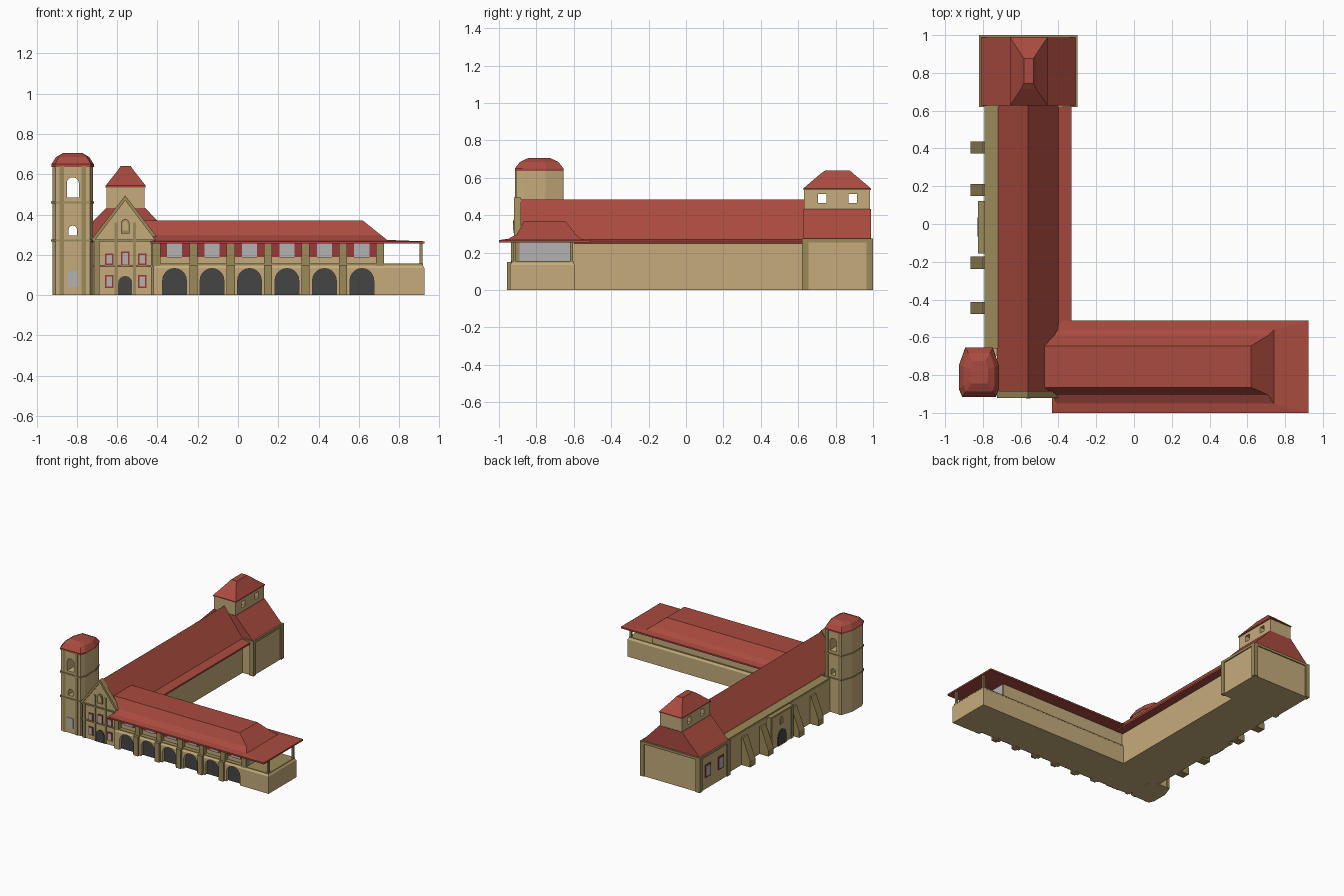
import bpy, bmesh, math

if "Cube" in bpy.data.objects:
    bpy.data.objects.remove(bpy.data.objects["Cube"])


def material(name, rgb):
    m = bpy.data.materials.new(name)
    m.diffuse_color = (*rgb, 1)
    m.use_nodes = True
    m.node_tree.nodes["Principled BSDF"].inputs["Base Color"].default_value = m.diffuse_color
    return m


WALL = material("sandstone", (0.56, 0.41, 0.20))
TRIM = material("olive stone trim", (0.33, 0.26, 0.10))
ROOF = material("red roof tile", (0.40, 0.07, 0.05))
FRAME = material("red paint", (0.33, 0.04, 0.04))
DARK = material("dark opening", (0.06, 0.06, 0.06))
GLASS = material("pale glass", (0.45, 0.45, 0.45))


def rect(a0, a1, b0, b1):
    return [(a0, b0), (a1, b0), (a1, b1), (a0, b1)]


def arch(c, w, z0, z1, n=8):
    r = w / 2
    top = [(c + r * math.cos(math.pi * i / n), z1 - r + r * math.sin(math.pi * i / n)) for i in range(n + 1)]
    return [(c - r, z0), (c + r, z0)] + top


def box(x0, x1, y0, y1, z0, z1):
    return [(rect(x0, x1, y0, y1), z0), (rect(x0, x1, y0, y1), z1)], "z"


def prism(pts, axis, a, b):
    return [(pts, a), (pts, b)], axis


def part(name, mat, *solids):
    """Each solid is a loft of rings along an axis; all become one object."""
    bm = bmesh.new()
    place = {"x": lambda p, t: (t, p[0], p[1]), "y": lambda p, t: (p[0], t, p[1]), "z": lambda p, t: (p[0], p[1], t)}
    for rings, axis in solids:
        loops = [[bm.verts.new(place[axis](p, t)) for p in pts] for pts, t in rings]
        bm.faces.new(loops[0])
        bm.faces.new(loops[-1])
        n = len(loops[0])
        for lo, hi in zip(loops, loops[1:]):
            for i in range(n):
                bm.faces.new((lo[i], lo[(i + 1) % n], hi[(i + 1) % n], hi[i]))
    bmesh.ops.recalc_face_normals(bm, faces=bm.faces)
    me = bpy.data.meshes.new(name)
    bm.to_mesh(me)
    bm.free()
    me.materials.append(mat)
    ob = bpy.data.objects.new(name, me)
    bpy.context.collection.objects.link(ob)
    return ob


def cut(ob, *solids):
    cutter = part("cutter", ob.data.materials[0], *solids)
    cutter.hide_render = True
    mod = ob.modifiers.new("cut", "BOOLEAN")
    mod.operation, mod.solver, mod.object = "DIFFERENCE", "EXACT", cutter
    bpy.context.view_layer.update()
    me = bpy.data.meshes.new_from_object(ob.evaluated_get(bpy.context.evaluated_depsgraph_get()))
    ob.modifiers.clear()
    ob.data = me
    bpy.data.objects.remove(cutter)


# ---- Bell tower
plan = [(-0.905, -0.91), (-0.735, -0.91), (-0.72, -0.87), (-0.72, -0.75),
        (-0.75, -0.66), (-0.89, -0.66), (-0.922, -0.75), (-0.922, -0.87)]
TX, TY = -0.82, -0.785


def ring(s):
    return [(TX + (x - TX) * s, TY + (y - TY) * s) for x, y in plan]


tower = part("bell_tower", WALL, prism(plan, "z", 0, 0.64))
cut(tower, prism(arch(TX, 0.06, 0.485, 0.585), "y", -1, -0.5),
    prism(arch(TX, 0.042, 0.295, 0.345), "y", -1, -0.5))
part("tower_bands", TRIM, *[prism(ring(1.05), "z", z, z + 0.01) for z in (0.265, 0.455)])
part("tower_pilasters", TRIM, *[box(x, x + 0.022, y, y + 0.012, 0, 0.64)
                                for x in (-0.885, -0.777) for y in (-0.915, -0.667)])
part("tower_panel", GLASS, box(-0.845, -0.795, -0.914, -0.908, 0.04, 0.12))
part("tower_roof", ROOF, ([(ring(1.04), 0.637), (ring(1.04), 0.65), (ring(0.82), 0.685), (ring(0.48), 0.705)], "z"))

# ---- Nave: body, gabled front and long roof
NX = -0.56
part("nave_body", WALL, box(-0.72, -0.40, -0.9, 0.65, 0, 0.27), box(-0.79, -0.70, -0.70, 0.65, 0, 0.255))
part("aisle_coping", TRIM, box(-0.792, -0.70, -0.66, 0.63, 0.25, 0.268))
part("nave_roof", ROOF,
     prism([(-0.725, 0.262), (-0.395, 0.262), (NX, 0.485)], "y", -0.9, 0.63),
     prism([(-0.42, 0.25), (-0.33, 0.245), (-0.33, 0.258), (-0.395, 0.27), (-0.42, 0.27)], "y", -0.6, 0.63))
part("gable_front", WALL, prism([(-0.72, 0), (-0.40, 0), (-0.40, 0.275), (NX, 0.487), (-0.72, 0.275)], "y", -0.912, -0.885))
part("gable_coping", TRIM, *[prism([(NX, 0.495), (NX, 0.47), (NX + s * 0.158, 0.262), (NX + s * 0.166, 0.278)],
                                   "y", -0.92, -0.883) for s in (-1, 1)])
part("front_pilasters", TRIM,
     *[box(x - 0.012, x + 0.012, -0.92, -0.9, 0, 0.275) for x in (-0.70, -0.42)],
     *[box(x - 0.007, x + 0.007, -0.918, -0.9, 0, 0.36) for x in (-0.606, -0.514)],
     *[box(-0.72, -0.40, -0.92, -0.9, z, z + 0.01) for z in (0.14, 0.265)])
wins = [(x, z, 0.042, h) for x in (-0.64, -0.475) for z, h in ((0.035, 0.065), (0.15, 0.057))] + [(NX, 0.145, 0.042, 0.072)]
part("front_window_frames", FRAME, *[box(x - w / 2, x + w / 2, -0.918, -0.911, z, z + h) for x, z, w, h in wins])
part("front_window_glass", GLASS,
     *[box(x - w / 2 + .007, x + w / 2 - .007, -0.920, -0.914, z + .007, z + h - .007) for x, z, w, h in wins])
part("front_door", DARK, prism(arch(NX, 0.07, 0, 0.095), "y", -0.918, -0.911))
part("gable_niche", TRIM, prism(arch(NX, 0.042, 0.305, 0.378), "y", -0.922, -0.911))
part("niche_recess", WALL, prism(arch(NX, 0.026, 0.32, 0.368), "y", -0.924, -0.914))

# ---- West side: buttresses and side porch
prof = [(-0.785, 0), (-0.865, 0), (-0.865, 0.05), (-0.80, 0.215), (-0.785, 0.22)]
part("buttresses", TRIM, *[prism(prof, "y", y - 0.032, y + 0.032) for y in (0.405, 0.18, -0.205, -0.445)])
part("side_porch", WALL, box(-0.822, -0.785, -0.152, 0.12, 0, 0.25))
part("side_porch_trim", TRIM, box(-0.826, -0.785, -0.155, 0.123, 0.24, 0.258),
     box(-0.826, -0.8, -0.155, -0.13, 0, 0.25), box(-0.826, -0.8, 0.098, 0.123, 0, 0.25),
     prism(arch(-0.016, 0.04, 0.16, 0.22), "x", -0.827, -0.81))
part("side_door", DARK, prism(arch(-0.016, 0.10, 0, 0.12), "x", -0.828, -0.82))

# ---- Rear block with lantern
part("rear_block", WALL, box(-0.812, -0.308, 0.628, 0.992, 0, 0.262))
part("rear_block_trim", TRIM, box(-0.82, -0.30, 0.62, 1.0, 0.255, 0.275),
     *[box(x, x + 0.035, y, y + 0.035, 0, 0.26) for x in (-0.82, -0.335) for y in (0.62, 0.965)])
part("rear_roof", ROOF, prism([(-0.812, 0.272), (-0.308, 0.272), (-0.46, 0.432), (-0.655, 0.432)], "y", 0.628, 0.988))
part("rear_window_frames", FRAME, *[box(-0.818, -0.811, y - 0.034, y + 0.034, 0.09, 0.19) for y in (0.73, 0.89)])
part("rear_window_glass", GLASS, *[box(-0.820, -0.814, y - 0.024, y + 0.024, 0.10, 0.18) for y in (0.73, 0.89)])
lantern = part("lantern", WALL, box(-0.652, -0.463, 0.632, 0.984, 0.425, 0.54))
cut(lantern, *[box(-0.8, -0.3, y - 0.022, y + 0.022, 0.465, 0.513) for y in (0.728, 0.892)])
part("lantern_roof", ROOF, ([(rect(-0.657, -0.458, 0.627, 0.989), 0.535), (rect(-0.657, -0.458, 0.627, 0.989), 0.543),
                             (rect(-0.598, -0.517, 0.715, 0.90), 0.618), (rect(-0.583, -0.532, 0.745, 0.875), 0.64)], "z"))

# ---- Arcaded wing
arches = [-0.315 + 0.186 * i for i in range(6)]
piers = [-0.222 + 0.186 * i for i in range(5)]
base = part("wing_base", WALL, ([(rect(-0.42, 0.925, -0.94, -0.595), 0), (rect(-0.42, 0.925, -0.94, -0.595), 0.135),
                                 (rect(-0.41, 0.915, -0.93, -0.605), 0.152)], "z"))
cut(base, *[prism(arch(x, 0.118, -0.02, 0.132, 10), "y", -1, -0.91) for x in arches])
part("arch_openings", DARK, *[prism(arch(x, 0.118, 0, 0.132, 10), "y", -0.914, -0.908) for x in arches])
part("wing_upper_wall", WALL, box(-0.42, 0.72, -0.90, -0.61, 0.14, 0.26))
part("wing_band", TRIM, box(-0.41, 0.918, -0.934, -0.602, 0.148, 0.156))
part("wing_piers", TRIM, *[box(x - 0.02, x + 0.02, -0.957, -0.89, 0, 0.15) for x in piers],
     *[box(x - 0.02, x + 0.02, -0.935, -0.89, 0.14, 0.258) for x in piers + [-0.405, 0.705]])
part("wing_shutters", FRAME, *[box(x - 0.073, x + 0.073, -0.906, -0.898, 0.188, 0.257) for x in arches])
part("wing_windows", GLASS, *[box(x - 0.038, x + 0.038, -0.909, -0.901, 0.186, 0.257) for x in arches],
     box(0.716, 0.724, -0.895, -0.62, 0.156, 0.257))
part("terrace_posts", TRIM, *[box(0.90, 0.915, y, y + 0.015, 0.15, 0.258) for y in (-0.925, -0.62)])
part("wing_roof", ROOF, ([(rect(-0.435, 0.925, -1.0, -0.51), 0.255), (rect(-0.435, 0.925, -1.0, -0.51), 0.267),
                          (rect(-0.41, 0.74, -0.95, -0.56), 0.274), (rect(-0.43, 0.71, -0.905, -0.59), 0.298),
                          (rect(-0.48, 0.62, -0.865, -0.645), 0.37)], "z"))
